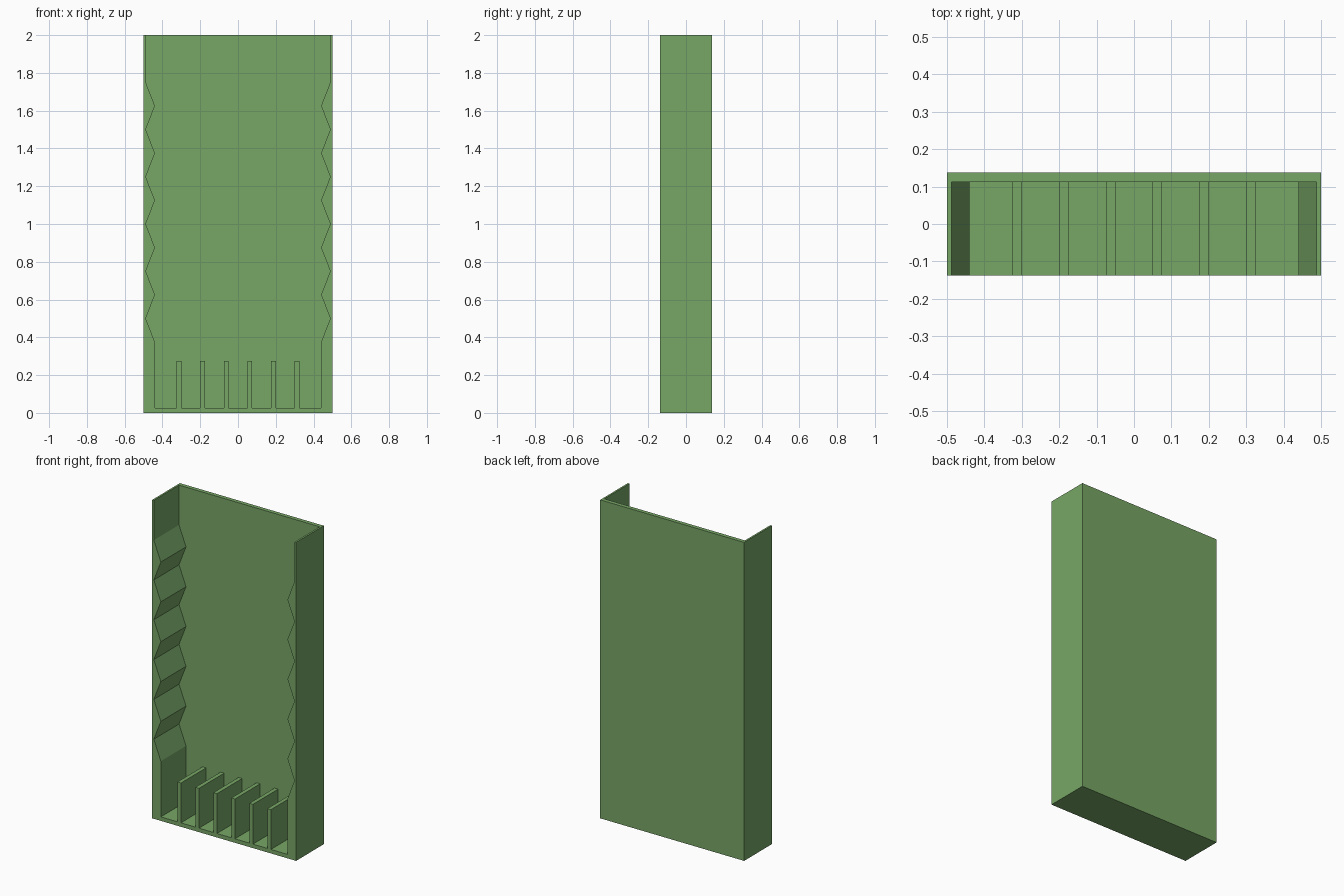
import bpy, bmesh

if "Cube" in bpy.data.objects:
    bpy.data.objects.remove(bpy.data.objects["Cube"])

FRONT, INNER, BACK = -0.1375, 0.1125, 0.1375
HALF, WIDE, NARROW = 0.5, 0.4885, 0.44
FLOOR, FIN_TOP, TOP = 0.025, 0.275, 2.0

# right inner wall: straight top, zigzag, straight down to the floor
right = [(WIDE, TOP)]
right += [(WIDE if i % 2 == 0 else NARROW, 1.75 - 0.125 * i) for i in range(12)]
right.append((NARROW, FLOOR))

# floor with six upright slot dividers, left to right
floor = []
for x in (-0.325, -0.2, -0.075, 0.05, 0.175, 0.3):
    floor += [(x, FLOOR), (x, FIN_TOP), (x + 0.025, FIN_TOP), (x + 0.025, FLOOR)]

# cavity outline from top left, down, across and up to top right
path = [(-x, z) for x, z in right] + floor + right[::-1]

bm = bmesh.new()


def row(points, y):
    return [bm.verts.new((x, y, z)) for x, z in points]


outer = [(HALF, TOP), (HALF, 0), (-HALF, 0), (-HALF, TOP)]
lip = row(path, FRONT)
deep = row(path, INNER)
rim = row(outer, FRONT)
rear = row(outer, BACK)

# front edge, cavity back and outer back
bm.faces.new(lip + rim)
bm.faces.new(deep)
bm.faces.new(rear)
# cavity walls
for i in range(len(path) - 1):
    bm.faces.new((lip[i], lip[i + 1], deep[i + 1], deep[i]))
# outer sides and bottom
for i in range(3):
    bm.faces.new((rim[i], rim[i + 1], rear[i + 1], rear[i]))
# open top rim
bm.faces.new((rim[3], lip[0], deep[0], deep[-1], lip[-1], rim[0], rear[0], rear[3]))
bmesh.ops.recalc_face_normals(bm, faces=bm.faces[:])

mesh = bpy.data.meshes.new("board_case")
bm.to_mesh(mesh)
bm.free()
case = bpy.data.objects.new("board_case", mesh)
bpy.context.collection.objects.link(case)

green = bpy.data.materials.new("green")
green.diffuse_color = (0.185, 0.382, 0.133, 1)
green.use_nodes = True
green.node_tree.nodes["Principled BSDF"].inputs["Base Color"].default_value = green.diffuse_color
mesh.materials.append(green)
